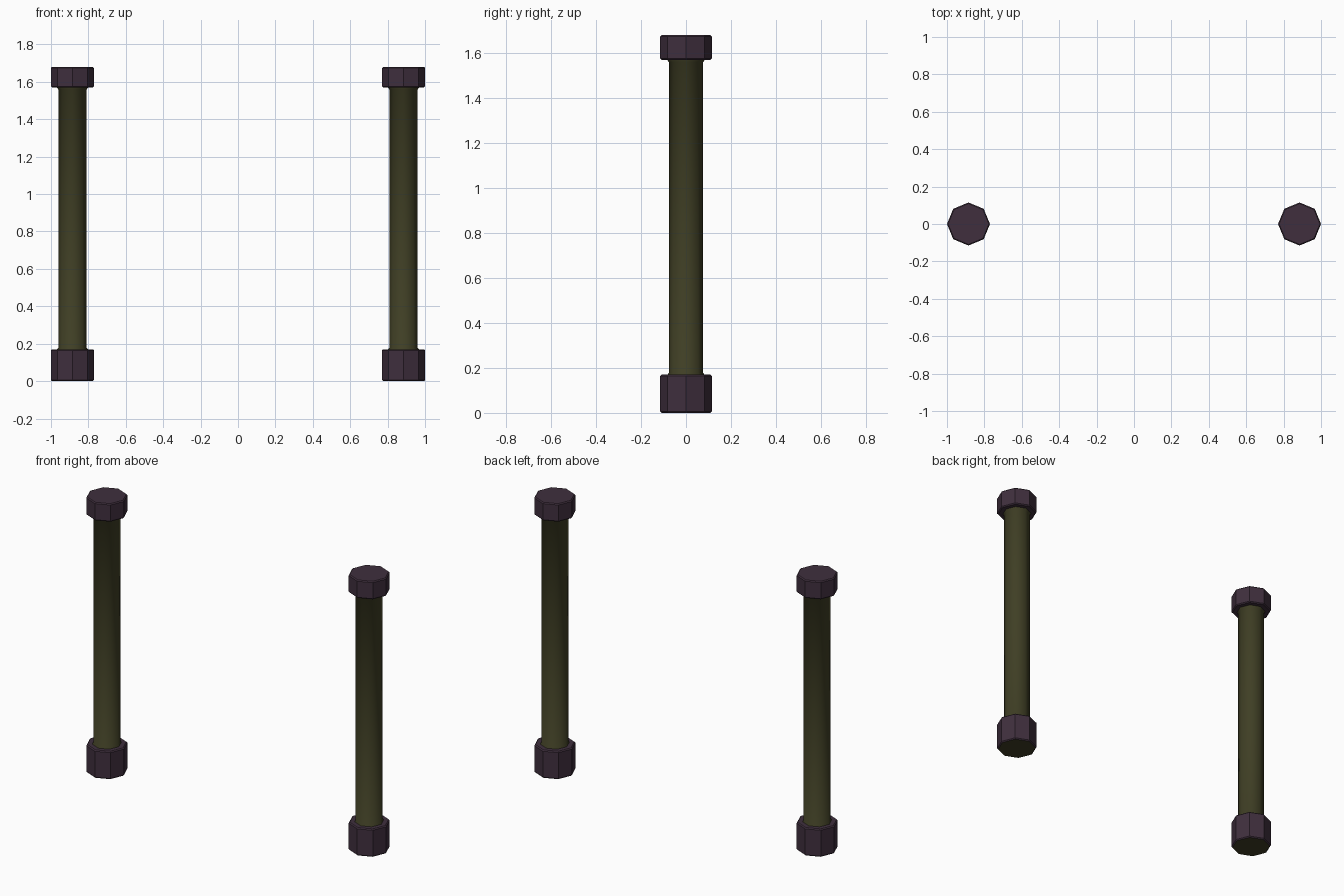
import bpy, math

if "Cube" in bpy.data.objects:
    bpy.data.objects.remove(bpy.data.objects["Cube"])


def material(name, rgb):
    m = bpy.data.materials.new(name)
    m.diffuse_color = (*rgb, 1)
    m.use_nodes = True
    m.node_tree.nodes["Principled BSDF"].inputs["Base Color"].default_value = m.diffuse_color
    return m


PLUM = material("dark plum", (0.050, 0.028, 0.047))
OLIVE = material("dark olive", (0.050, 0.049, 0.018))


def lathe(name, x, profile, mats):
    """Closed eight-sided solid with corners on the x and y axes."""
    n = 8
    verts = [(r * math.cos(math.tau * i / n), r * math.sin(math.tau * i / n), z)
             for r, z in profile for i in range(n)]
    faces = [(k * n + i, k * n + (i + 1) % n, (k + 1) * n + (i + 1) % n, (k + 1) * n + i)
             for k in range(len(profile) - 1) for i in range(n)]
    top = (len(profile) - 1) * n
    faces += [tuple(range(n))[::-1], tuple(range(top, top + n))]
    mesh = bpy.data.meshes.new(name)
    mesh.from_pydata(verts, [], faces)
    for m in mats:
        mesh.materials.append(m)
    ob = bpy.data.objects.new(name, mesh)
    ob.location.x = x
    bpy.context.collection.objects.link(ob)
    return ob


R, B = 0.115, 0.006  # collar radius and small edge bevel
for side, x in (("left", -0.885), ("right", 0.885)):
    # round post with slight flares where it meets the collars
    post = lathe(side + "_post", x, [(0.082, 0.16), (0.082, 0.17), (0.076, 0.178),
                                     (0.076, 1.56), (0.082, 1.567), (0.082, 1.58)], [OLIVE])
    for p in post.data.polygons:
        p.use_smooth = len(p.vertices) == 4
    # foot collar, with an olive underside
    foot = lathe(side + "_foot", x, [(R - B, 0), (R, B), (R, 0.17 - B), (R - B, 0.17)],
                 [PLUM, OLIVE])
    for p in foot.data.polygons:
        if p.normal.z < -0.9:
            p.material_index = 1
    # top collar
    lathe(side + "_cap", x, [(R - B, 1.57), (R, 1.57 + B), (R, 1.68 - B), (R - B, 1.68)], [PLUM])
